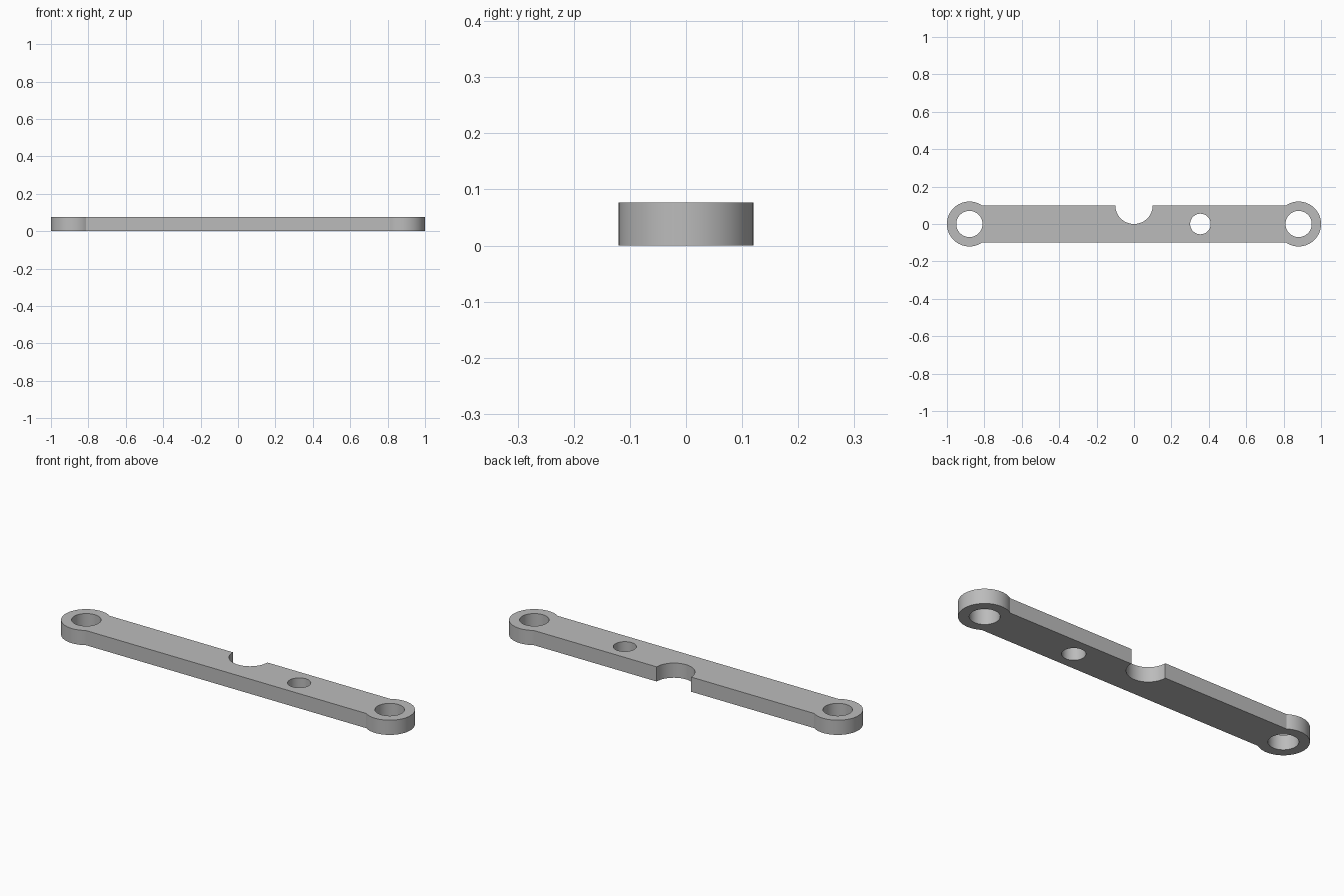
import bpy, bmesh
from math import sin, cos, pi, asin

cube = bpy.data.objects.get("Cube")
if cube:
    bpy.data.objects.remove(cube, do_unlink=True)

THICK = 0.077      # plate thickness
HALF = 0.1         # half width of the bar
EYE_X, EYE_R, BORE_R = 0.88, 0.12, 0.07
NOTCH_R = 0.1
PIN_X, PIN_R = 0.355, 0.055

steel = bpy.data.materials.new("grey_metal")
steel.use_nodes = True
grey = (0.5, 0.5, 0.5, 1)
steel.diffuse_color = grey
steel.node_tree.nodes["Principled BSDF"].inputs["Base Color"].default_value = grey


def arc(cx, cy, r, start, end, steps):
    return [(cx + r * cos(start + (end - start) * i / steps),
             cy + r * sin(start + (end - start) * i / steps))
            for i in range(steps + 1)]


def circle(cx, r, steps=64):
    return arc(cx, 0, r, 0, 2 * pi, steps)[:-1]


def add_loop(bm, points):
    verts = [bm.verts.new((x, y, 0)) for x, y in points]
    for a, b in zip(verts, verts[1:] + verts[:1]):
        bm.edges.new((a, b))


# Outline: right eye, notch in the back edge, left eye
join = pi - asin(HALF / EYE_R)
outline = (arc(EYE_X, 0, EYE_R, -join, join, 64)
           + arc(0, HALF, NOTCH_R, 0, -pi, 40)
           + arc(-EYE_X, 0, EYE_R, pi - join, pi + join, 64))

bm = bmesh.new()
add_loop(bm, outline)

# Bores in both eyes and the pin hole
for x, r in ((-EYE_X, BORE_R), (EYE_X, BORE_R), (PIN_X, PIN_R)):
    add_loop(bm, circle(x, r))

# Fill the profile and extrude it to a plate
bmesh.ops.triangle_fill(bm, use_beauty=True, edges=bm.edges[:], normal=(0, 0, 1))
result = bmesh.ops.extrude_face_region(bm, geom=bm.faces[:], use_keep_orig=True)
top = [g for g in result["geom"] if isinstance(g, bmesh.types.BMVert)]
bmesh.ops.translate(bm, verts=top, vec=(0, 0, THICK))
bmesh.ops.recalc_face_normals(bm, faces=bm.faces[:])

mesh = bpy.data.meshes.new("link_bar")
bm.to_mesh(mesh)
bm.free()
mesh.materials.append(steel)
bar = bpy.data.objects.new("link_bar", mesh)
bpy.context.collection.objects.link(bar)

# Smooth curved walls, crisp edges
bpy.ops.object.select_all(action='DESELECT')
bar.select_set(True)
bpy.context.view_layer.objects.active = bar
bpy.ops.object.shade_smooth_by_angle(angle=pi / 6)
